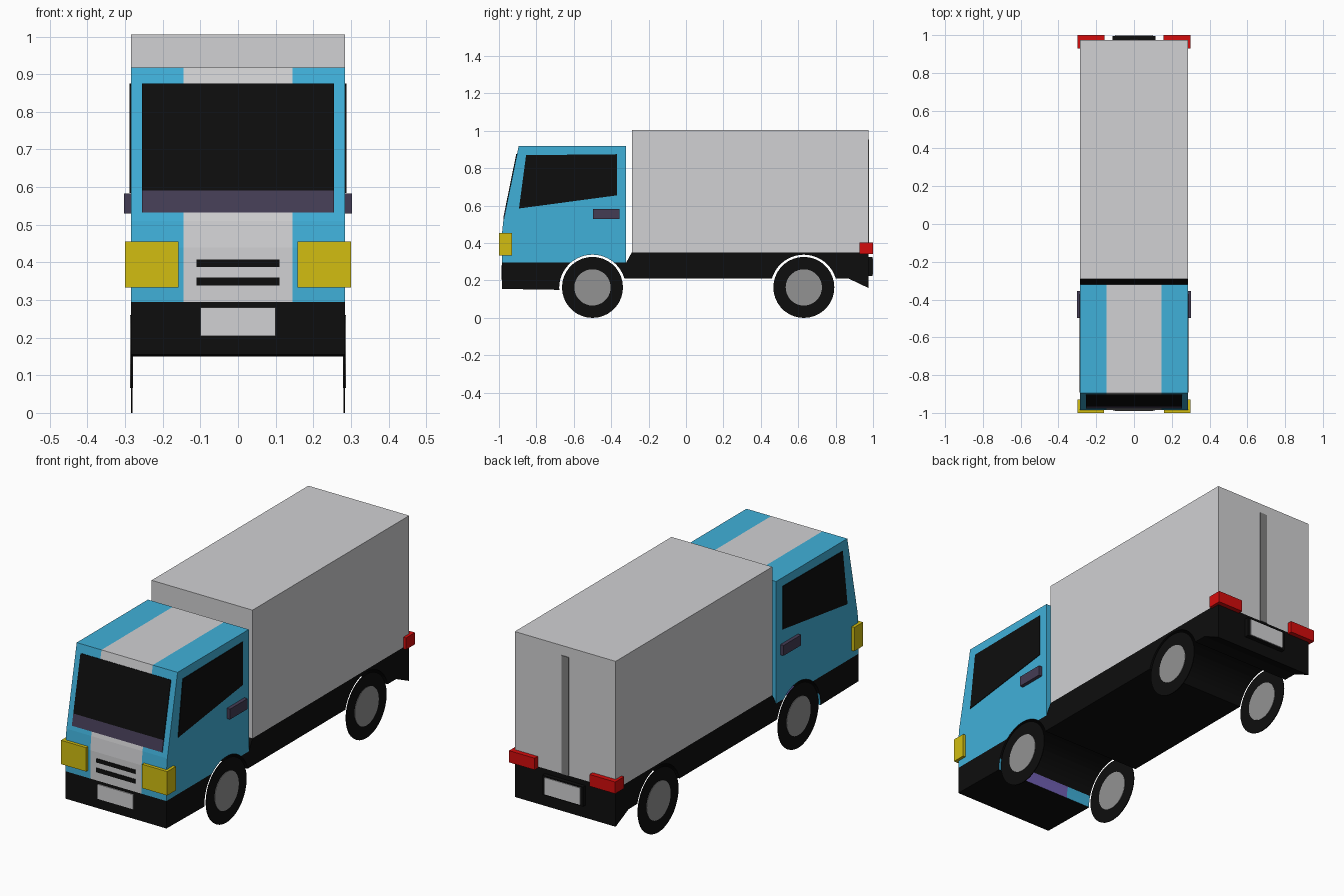
import bpy, bmesh, math
from mathutils import Vector

if "Cube" in bpy.data.objects:
    bpy.data.objects.remove(bpy.data.objects["Cube"])

W = 0.285            # half width of the body
STRIPE = 0.145       # half width of the centre stripe
ARCH_R, AXLE_Z = 0.178, 0.16
FRONT_AXLE, REAR_AXLE = -0.5, 0.63


def material(name, r, g, b):
    lin = [(c / 255 / 12.92) if c < 11 else ((c / 255 + 0.055) / 1.055) ** 2.4 for c in (r, g, b)]
    m = bpy.data.materials.new(name)
    m.diffuse_color = (*lin, 1)
    m.use_nodes = True
    m.node_tree.nodes["Principled BSDF"].inputs["Base Color"].default_value = m.diffuse_color
    return m


BLUE = material("blue paint", 64, 176, 217)
GREY = material("light grey", 209, 209, 211)
BLACK = material("black", 13, 13, 13)
YELLOW = material("yellow lamp", 210, 190, 17)
RED = material("red lamp", 212, 12, 12)
PLUM = material("dark plum", 68, 60, 84)
HUB = material("hub grey", 146, 146, 146)
SEAM = material("seam grey", 128, 128, 128)
PURPLE = material("purple", 112, 96, 178)


def finish(name, bm, mats):
    bmesh.ops.recalc_face_normals(bm, faces=bm.faces)
    me = bpy.data.meshes.new(name)
    bm.to_mesh(me)
    bm.free()
    for m in mats:
        me.materials.append(m)
    ob = bpy.data.objects.new(name, me)
    bpy.context.collection.objects.link(ob)
    return ob


def slab(name, corners, push, mats, split=False, rule=None):
    """Flat outline extruded along push; optional stripe cuts and colour rule."""
    bm = bmesh.new()
    f = bm.faces.new([bm.verts.new(c) for c in corners])
    ext = bmesh.ops.extrude_face_region(bm, geom=[f], use_keep_orig=True)
    bmesh.ops.translate(bm, vec=push, verts=[v for v in ext["geom"] if isinstance(v, bmesh.types.BMVert)])
    if split:
        for x in (-STRIPE, STRIPE):
            bmesh.ops.bisect_plane(bm, geom=bm.verts[:] + bm.edges[:] + bm.faces[:],
                                   plane_co=(x, 0, 0), plane_no=(1, 0, 0))
    bmesh.ops.recalc_face_normals(bm, faces=bm.faces)
    if rule:
        for f in bm.faces:
            f.material_index = rule(f.calc_center_median(), f.normal)
    return finish(name, bm, mats)


def prism(name, profile, mats, **kw):
    return slab(name, [(-W, y, z) for y, z in profile], (2 * W, 0, 0), mats, **kw)


def box(name, x0, x1, y0, y1, z0, z1, mat):
    return slab(name, [(x0, y0, z0), (x1, y0, z0), (x1, y1, z0), (x0, y1, z0)], (0, 0, z1 - z0), [mat])


def arch(cy, a0, a1, n=12):
    return [(cy + ARCH_R * math.cos(math.radians(a0 + (a1 - a0) * i / n)),
             AXLE_Z + ARCH_R * math.sin(math.radians(a0 + (a1 - a0) * i / n))) for i in range(n + 1)]


CUT = math.degrees(math.asin((0.295 - AXLE_Z) / ARCH_R))   # arch angle at cab floor
LOW = math.degrees(math.asin((0.21 - AXLE_Z) / ARCH_R))    # arch angle at chassis underside


# Cab with centre stripe, wheel arch notch left black
def cab_rule(c, n):
    if c.z < 0.345 and abs(n.x) < 0.5 and n.y > -0.95:
        return 2
    return 1 if abs(c.x) < STRIPE and (n.z > 0.9 or n.y < -0.5) else 0


prism("cab", [(-0.985, 0.295)] + arch(FRONT_AXLE, 180 - CUT, CUT) +
      [(-0.32, 0.295), (-0.32, 0.918), (-0.895, 0.918), (-0.978, 0.51), (-0.985, 0.44)],
      [BLUE, GREY, BLACK], split=True, rule=cab_rule)


# Bumper block ahead of the front wheels, painted strip inside the arch
def bumper_rule(c, n):
    if n.y > 0.5 and c.z < 0.21:
        return 2 if abs(c.x) < STRIPE else 1
    return 0


prism("front_bumper", [(-0.985, 0.295), (-0.985, 0.155), (-0.677, 0.15)] + arch(FRONT_AXLE, 180, 180 - CUT),
      [BLACK, BLUE, PURPLE], split=True, rule=bumper_rule)

# Chassis with rear arch, and cargo box
prism("chassis", arch(FRONT_AXLE, CUT, LOW, 6) + arch(REAR_AXLE, 180 - LOW, LOW, 20) +
      [(0.87, 0.21), (0.975, 0.16), (0.975, 0.35), (-0.29, 0.35), (-0.32, 0.295)], [BLACK])
box("cargo_box", -W, W, -0.29, 0.975, 0.35, 1.005, GREY)
box("cargo_door_seam", -0.02, 0.02, 0.973, 0.978, 0.35, 0.955, SEAM)


# Windscreen and its lower band on the sloping cab front
def slope_y(z):
    return -0.978 + (z - 0.51) * 0.083 / 0.408


def screen(name, z0, z1, mat):
    push = Vector((0, -0.408, 0.083)).normalized() * 0.004
    slab(name, [(x, slope_y(z), z) for x, z in ((-0.255, z0), (0.255, z0), (0.255, z1), (-0.255, z1))],
         push, [mat])


screen("windscreen", 0.59, 0.875, BLACK)
screen("windscreen_band", 0.532, 0.59, PLUM)

# Grille bars and number plates
for z0, z1 in ((0.388, 0.408), (0.338, 0.36)):
    box("grille_bar", -0.11, 0.11, -0.988, -0.98, z0, z1, BLACK)
box("front_plate", -0.1, 0.1, -0.99, -0.982, 0.205, 0.28, GREY)
box("rear_plate_holder", -0.115, 0.115, 0.97, 0.996, 0.225, 0.325, BLACK)
box("rear_plate", -0.1, 0.1, 0.992, 1.0, 0.232, 0.318, GREY)


def disc(name, x, y, r, depth, mat):
    bm = bmesh.new()
    bmesh.ops.create_cone(bm, cap_ends=True, segments=36, radius1=r, radius2=r, depth=depth)
    for v in bm.verts:
        v.co = (v.co.z + x, v.co.y + y, v.co.x + 0.163)
    finish(name, bm, [mat])


# Paired parts: lamps, handles, side windows, thin disc wheels
for s in (-1, 1):
    box("headlight", s * 0.158, s * 0.3, -1.0, -0.93, 0.333, 0.455, YELLOW)
    box("tail_light", s * 0.155, s * 0.3, 0.928, 1.0, 0.342, 0.402, RED)
    box("door_handle", s * 0.28, s * 0.303, -0.497, -0.355, 0.53, 0.583, PLUM)
    slab("side_window", [(s * W, y, z) for y, z in
                         ((-0.855, 0.87), (-0.37, 0.875), (-0.37, 0.655), (-0.893, 0.585))],
         (s * 0.003, 0, 0), [BLACK])
    for y in (FRONT_AXLE, REAR_AXLE):
        disc("tyre", s * 0.283, y, 0.163, 0.004, BLACK)
        disc("wheel_hub", s * 0.283, y, 0.097, 0.008, HUB)
